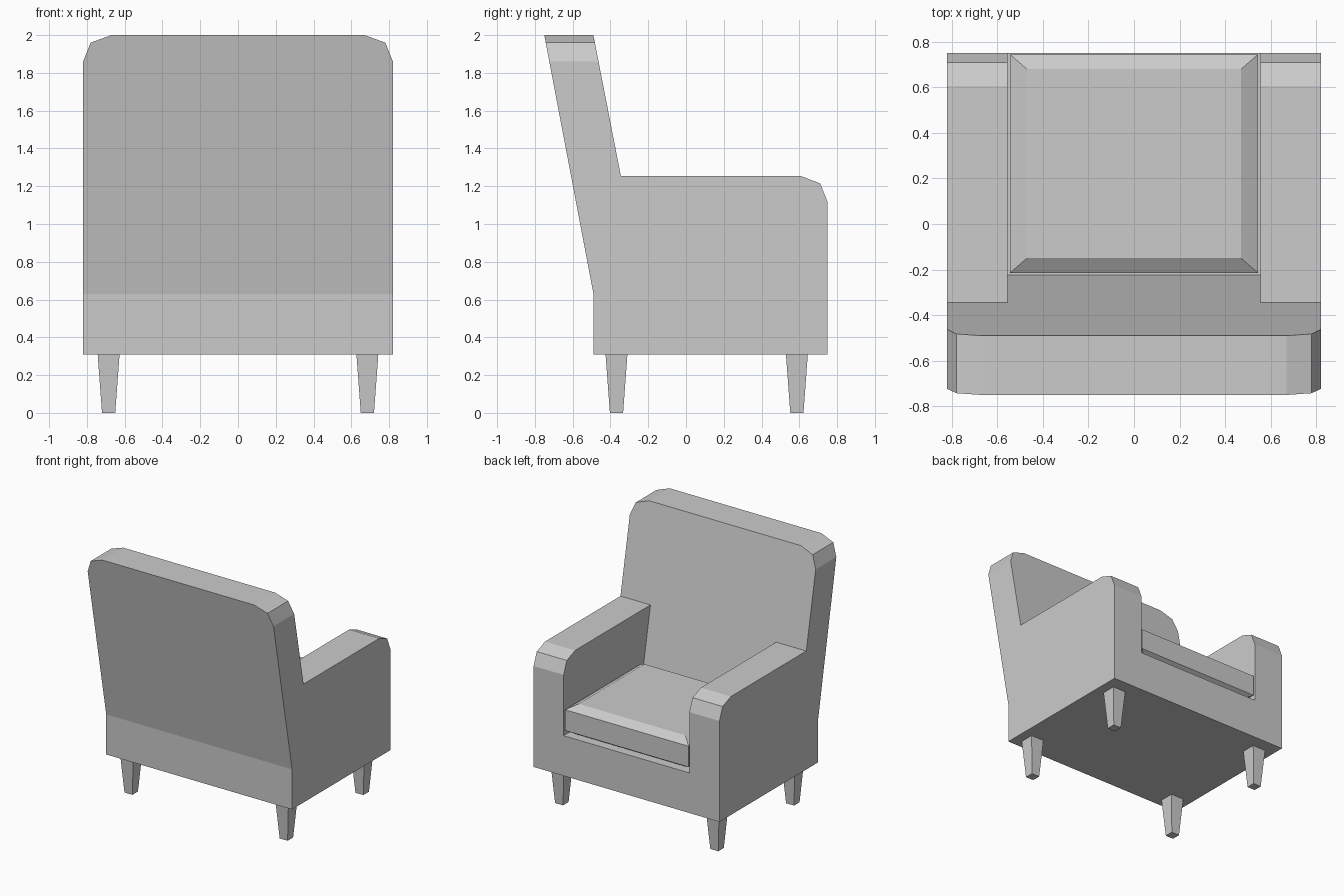
import bpy, bmesh

if "Cube" in bpy.data.objects:
    bpy.data.objects.remove(bpy.data.objects["Cube"])


def finish(bm, name):
    bmesh.ops.recalc_face_normals(bm, faces=bm.faces)
    mesh = bpy.data.meshes.new(name)
    bm.to_mesh(mesh)
    bm.free()
    obj = bpy.data.objects.new(name, mesh)
    bpy.context.collection.objects.link(obj)
    return obj


def prism(name, points, offset):
    """Extrude a closed polygon by the given offset."""
    bm = bmesh.new()
    face = bm.faces.new([bm.verts.new(p) for p in points])
    ext = bmesh.ops.extrude_face_region(bm, geom=[face])["geom"]
    verts = [v for v in ext if isinstance(v, bmesh.types.BMVert)]
    bmesh.ops.translate(bm, verts=verts, vec=offset)
    return finish(bm, name)


def stack(name, cx, cy, rings):
    """Solid through stacked rectangles, each (half x, half y, z)."""
    bm = bmesh.new()
    loops = [[bm.verts.new((cx + sx * hx, cy + sy * hy, z))
              for sx, sy in ((-1, -1), (1, -1), (1, 1), (-1, 1))]
             for hx, hy, z in rings]
    bm.faces.new(loops[0])
    bm.faces.new(loops[-1])
    for a, b in zip(loops, loops[1:]):
        for i in range(4):
            j = (i + 1) % 4
            bm.faces.new((a[i], a[j], b[j], b[i]))
    return finish(bm, name)


def boolean(obj, tool, operation):
    mod = obj.modifiers.new("cut", 'BOOLEAN')
    mod.operation = operation
    mod.solver = 'EXACT'
    mod.object = tool
    bpy.context.view_layer.objects.active = obj
    bpy.ops.object.modifier_apply(modifier=mod.name)
    bpy.data.objects.remove(tool)


SEAT_Z, ARM_Z = 0.63, 1.255


def back_front(z):
    """Y of the leaning front surface of the backrest."""
    return -0.345 - (z - ARM_Z) * 0.195


def back_rear(z):
    return -0.49 - (z - SEAT_Z) * 0.19


# Upholstered body: side profile with arms and leaning back
side = [(-0.49, 0.2), (-0.49, SEAT_Z), (back_rear(2.1), 2.1),
        (back_front(2.1), 2.1), (back_front(ARM_Z), ARM_Z),
        (0.605, ARM_Z), (0.71, 1.215), (0.75, 1.115), (0.75, 0.2)]
body = prism("armchair_body", [(-1, y, z) for y, z in side], (2, 0, 0))

# Front outline with clipped upper corners
half = [(0.82, 0.31), (0.82, 1.86), (0.78, 1.96), (0.67, 2.0)]
outline = half + [(-x, z) for x, z in reversed(half)]
boolean(body, prism("outline_cutter", [(x, -1.2, z) for x, z in outline],
                    (0, 2.4, 0)), 'INTERSECT')

# Seat recess between the arms
well = [(back_front(SEAT_Z), SEAT_Z), (1, SEAT_Z), (1, 1.5),
        (back_front(ARM_Z), ARM_Z)]
boolean(body, prism("seat_cutter", [(-0.555, y, z) for y, z in well],
                    (1.11, 0, 0)), 'DIFFERENCE')

# Loose seat cushion with chamfered edges
stack("seat_cushion", 0, 0.265,
      [(0.47, 0.415, 0.632), (0.545, 0.48, 0.672),
       (0.545, 0.48, 0.838), (0.47, 0.415, 0.88)])

# Tapered square legs
for sx, side_name in ((-1, "left"), (1, "right")):
    for y, end in ((-0.368, "back"), (0.587, "front")):
        stack(f"{end}_leg_{side_name}", sx * 0.685, y,
              [(0.035, 0.035, 0), (0.058, 0.058, 0.312)])
